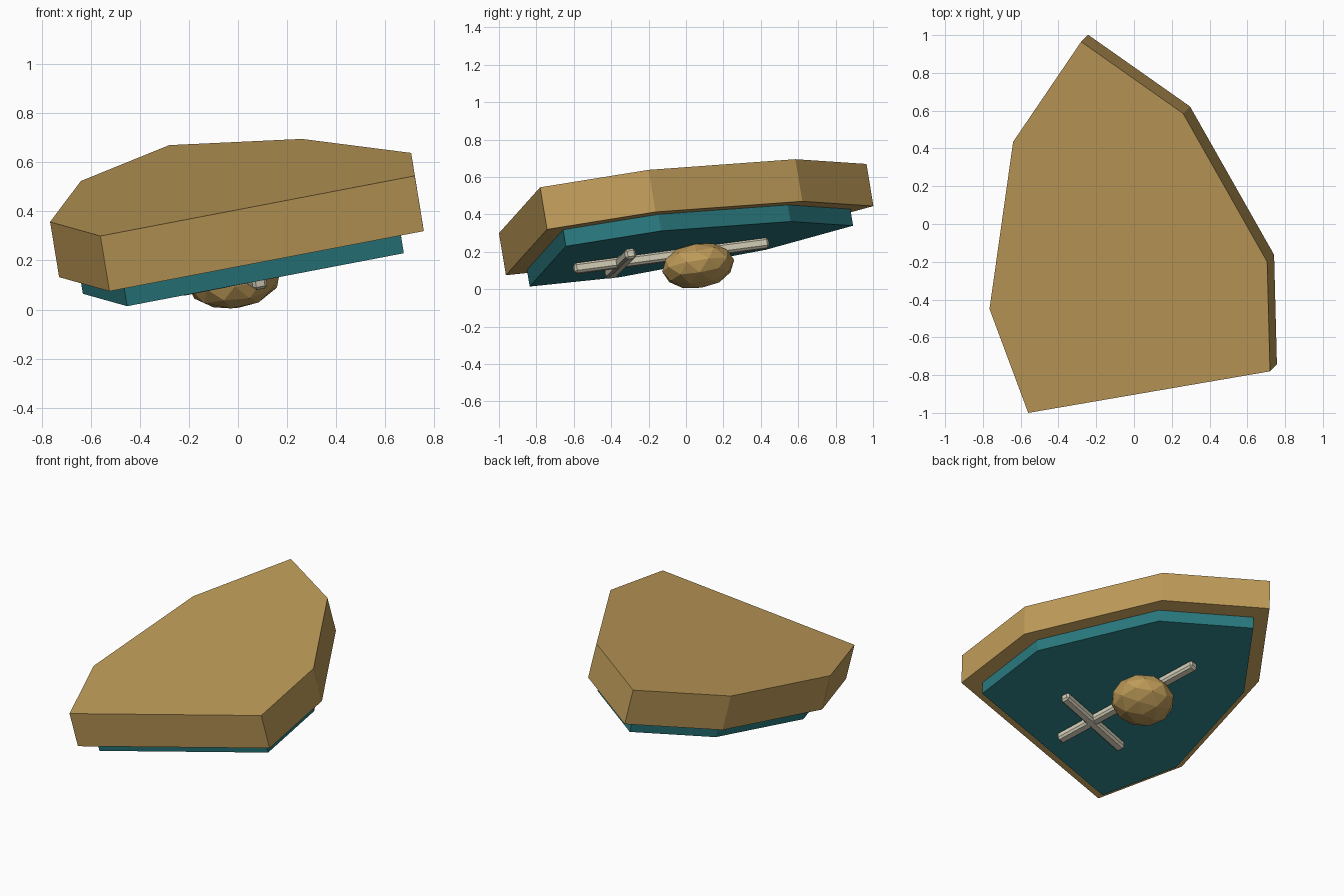
import bpy, bmesh
from mathutils import Vector, Matrix

if "Cube" in bpy.data.objects:
    bpy.data.objects.remove(bpy.data.objects["Cube"])

# Tilted top plane: z = AX*x + BY*y + C
AX, BY, C = 0.163, 0.165, 0.556
N = Vector((-AX, -BY, 1)).normalized()
OUTLINE = [(-0.56, -1.0), (0.72, -0.78), (0.705, -0.20), (0.26, 0.585),
           (-0.28, 0.965), (-0.64, 0.435), (-0.765, -0.45)]
TOP = [Vector((x, y, AX * x + BY * y + C)) for x, y in OUTLINE]
CENTRE = sum(TOP, Vector()) / len(TOP)


def material(name, rgb):
    m = bpy.data.materials.new(name)
    m.diffuse_color = (*rgb, 1)
    m.use_nodes = True
    m.node_tree.nodes["Principled BSDF"].inputs["Base Color"].default_value = m.diffuse_color
    return m


WOOD = material("tan", (0.52, 0.33, 0.10))
TEAL = material("teal", (0.022, 0.19, 0.21))
BONE = material("bone", (0.62, 0.58, 0.45))


def finish(bm, name, mat):
    bmesh.ops.recalc_face_normals(bm, faces=bm.faces)
    me = bpy.data.meshes.new(name)
    bm.to_mesh(me)
    bm.free()
    me.materials.append(mat)
    ob = bpy.data.objects.new(name, me)
    bpy.context.collection.objects.link(ob)
    return ob


def slab(name, mat, scale, d0, d1):
    """Outline scaled about its centre, extruded between two depths below the top plane."""
    bm = bmesh.new()
    f = bm.faces.new([bm.verts.new(CENTRE + (p - CENTRE) * scale - N * d0) for p in TOP])
    ext = bmesh.ops.extrude_face_region(bm, geom=[f], use_keep_orig=True)
    verts = [v for v in ext["geom"] if isinstance(v, bmesh.types.BMVert)]
    bmesh.ops.translate(bm, verts=verts, vec=-N * (d1 - d0))
    return finish(bm, name, mat)


def bar(name, a, b, width, height, drop):
    """Chamfered bar lying under the slab between two plan points."""
    base = 0.225 - drop
    a, b = (Vector((x, y, AX * x + BY * y + base)) for x, y in (a, b))
    along = (b - a).normalized()
    side = N.cross(along).normalized()
    up = along.cross(side)
    rot = Matrix((along, side, up)).transposed().to_4x4()
    bm = bmesh.new()
    bmesh.ops.create_cube(bm, size=1)
    bmesh.ops.scale(bm, verts=bm.verts, vec=((b - a).length, width, height))
    bmesh.ops.bevel(bm, geom=bm.edges[:], offset=0.012, segments=1, affect='EDGES')
    bmesh.ops.transform(bm, verts=bm.verts, matrix=Matrix.Translation((a + b) / 2) @ rot)
    return finish(bm, name, BONE)


# Upper and lower slabs
slab("upper_slab", WOOD, 1.0, 0.0, 0.231)
slab("lower_slab", TEAL, 0.88, 0.20, 0.322)

# Crossed bars on the underside
bar("long_bar", (0.09, -0.60), (-0.115, 0.44), 0.06, 0.055, 0.032)
bar("short_bar", (0.31, -0.295), (-0.24, -0.405), 0.06, 0.055, 0.036)

# Flattened low-poly knob under the bars
bm = bmesh.new()
bmesh.ops.create_icosphere(bm, subdivisions=2, radius=1)
bmesh.ops.scale(bm, verts=bm.verts, vec=(0.195, 0.195, 0.12))
tilt = Vector((0, 0, 1)).rotation_difference(N).to_matrix().to_4x4()
bmesh.ops.transform(bm, verts=bm.verts, matrix=Matrix.Translation((-0.015, 0.065, 0.125)) @ tilt)
finish(bm, "knob", WOOD)
